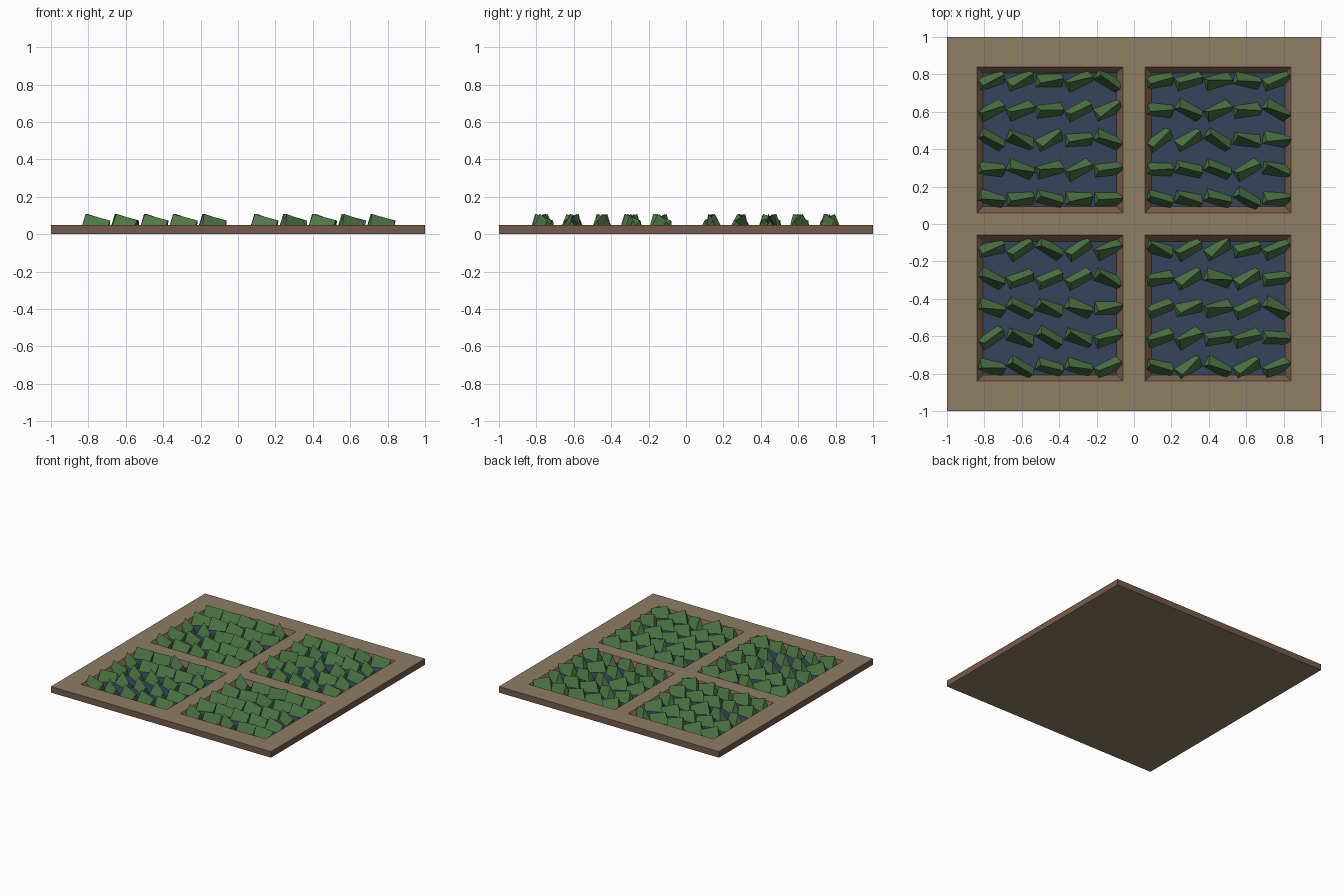
import bpy, bmesh, math, random
from mathutils import Vector, Matrix

if "Cube" in bpy.data.objects:
    bpy.data.objects.remove(bpy.data.objects["Cube"])

random.seed(4)
TOP, FLOOR, INSET = 0.05, 0.015, 0.034


def material(name, rgb):
    m = bpy.data.materials.new(name)
    m.diffuse_color = (*rgb, 1)
    m.use_nodes = True
    m.node_tree.nodes["Principled BSDF"].inputs["Base Color"].default_value = m.diffuse_color
    return m


tan = material("dry_earth", (0.27, 0.21, 0.13))
brown = material("mud", (0.18, 0.105, 0.07))
blue = material("water", (0.035, 0.06, 0.11))
green = material("leaf", (0.075, 0.19, 0.06))


def finish(bm, name, mats):
    me = bpy.data.meshes.new(name)
    bmesh.ops.remove_doubles(bm, verts=bm.verts, dist=1e-5)
    bmesh.ops.recalc_face_normals(bm, faces=bm.faces)
    bm.to_mesh(me)
    bm.free()
    for m in mats:
        me.materials.append(m)
    ob = bpy.data.objects.new(name, me)
    bpy.context.collection.objects.link(ob)
    return ob


def face(bm, pts, mat=0):
    f = bm.faces.new([bm.verts.new(p) for p in pts])
    f.material_index = mat


def rect(x0, x1, y0, y1, z):
    return [(x0, y0, z), (x1, y0, z), (x1, y1, z), (x0, y1, z)]


def ring(bm, a, b, mat):
    for i in range(4):
        j = (i + 1) % 4
        face(bm, [a[i], a[j], b[j], b[i]], mat)


# Earth bank: slab with four sunken, slope-sided paddies
g = [-1, -0.84, -0.06, 0.06, 0.84, 1]
bm = bmesh.new()
for i in range(5):
    for j in range(5):
        r = rect(g[i], g[i + 1], g[j], g[j + 1], TOP)
        if i in (1, 3) and j in (1, 3):
            low = rect(g[i] + INSET, g[i + 1] - INSET, g[j] + INSET, g[j + 1] - INSET, FLOOR)
            ring(bm, r, low, 1)
            face(bm, low, 2)
        else:
            face(bm, r, 0)
        face(bm, rect(g[i], g[i + 1], g[j], g[j + 1], 0), 0)
for k in range(5):
    a, b = g[k], g[k + 1]
    for s in (-1, 1):
        face(bm, [(a, s, 0), (b, s, 0), (b, s, TOP), (a, s, TOP)], 1)
        face(bm, [(s, a, 0), (s, b, 0), (s, b, TOP), (s, a, TOP)], 1)
finish(bm, "earth_bank", [tan, brown, blue])


# Crop tuft: leaning three-sided wedge, tall at its -x end
def tuft(bm, x, y, yaw, skew):
    w = 0.036
    pts = [(-0.074, -w, 0.012), (-0.074, w, 0.012), (-0.05, skew, 0.108),
           (0.062, -w, 0.012), (0.062, w, 0.012), (0.078, -skew, 0.073)]
    m = Matrix.Translation((x, y, 0)) @ Matrix.Rotation(yaw, 4, 'Z')
    v = [bm.verts.new(m @ Vector(p)) for p in pts]
    for f in ((0, 1, 2), (3, 5, 4), (0, 2, 5, 3), (1, 4, 5, 2), (0, 3, 4, 1)):
        bm.faces.new([v[k] for k in f])


for cx, cy, name in ((-0.45, 0.45, "back_left"), (0.45, 0.45, "back_right"),
                     (-0.45, -0.45, "front_left"), (0.45, -0.45, "front_right")):
    bm = bmesh.new()
    for i in range(5):
        for j in range(5):
            tuft(bm, cx + (i - 2) * 0.156, cy + (j - 2) * 0.158,
                 random.uniform(-0.6, 0.6), random.uniform(-0.02, 0.02))
    finish(bm, name + "_crop", [green])
